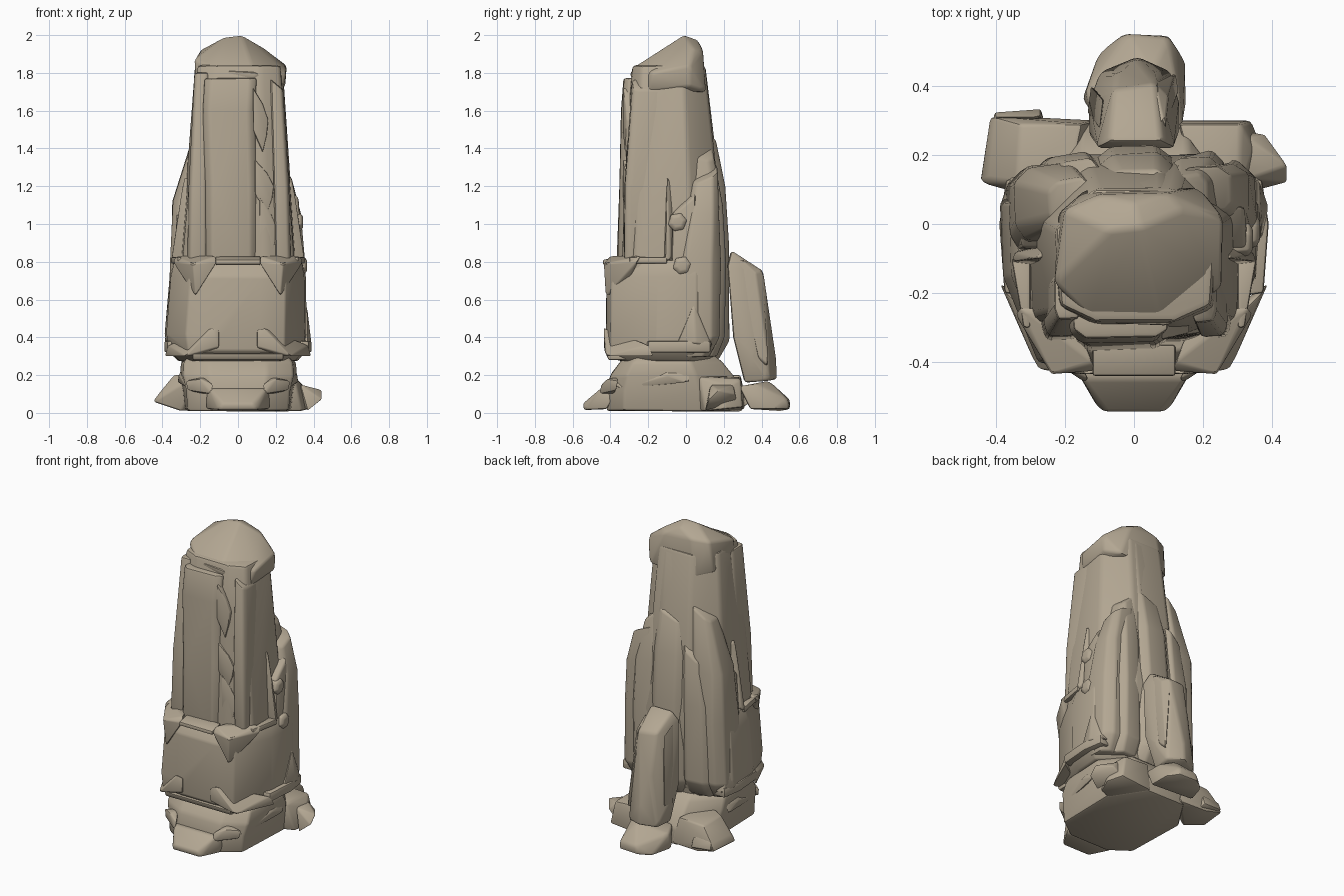
import bpy, bmesh, math
from mathutils import Vector, noise

stone = bpy.data.materials.new("warm_grey_stone")
stone.diffuse_color = (0.45, 0.385, 0.29, 1)


def finish(name, bm, bevel, rough=0.0):
    """Roughen slightly, chip the edges with a bevel and shade smooth by angle."""
    bmesh.ops.remove_doubles(bm, verts=bm.verts, dist=0.0005)
    for v in bm.verts:
        v.co += noise.noise_vector(v.co * 5) * rough
    bmesh.ops.dissolve_limit(bm, angle_limit=math.radians(2), verts=bm.verts, edges=bm.edges)
    bmesh.ops.recalc_face_normals(bm, faces=bm.faces)
    sharp = [e for e in bm.edges if len(e.link_faces) == 2 and e.calc_face_angle(0) > math.radians(20)]
    bmesh.ops.bevel(bm, geom=sharp, offset=bevel, segments=2, profile=0.5,
                    affect='EDGES', clamp_overlap=True)
    bmesh.ops.recalc_face_normals(bm, faces=bm.faces)
    me = bpy.data.meshes.new(name)
    bm.to_mesh(me)
    bm.free()
    me.materials.append(stone)
    ob = bpy.data.objects.new(name, me)
    bpy.context.collection.objects.link(ob)
    bpy.ops.object.select_all(action='DESELECT')
    ob.select_set(True)
    bpy.context.view_layer.objects.active = ob
    bpy.ops.object.shade_smooth_by_angle(angle=math.radians(35))
    return ob


def hull(name, pts, bevel=0.012, mirror=False):
    """Convex stone through a few corner points."""
    bm = bmesh.new()
    for p in pts:
        bm.verts.new((-p[0] if mirror else p[0], p[1], p[2]))
    res = bmesh.ops.convex_hull(bm, input=bm.verts)
    junk = {v for v in res["geom_interior"] + res["geom_unused"] if isinstance(v, bmesh.types.BMVert)}
    bmesh.ops.delete(bm, geom=list(junk), context='VERTS')
    return finish(name, bm, bevel)


def loft(name, outline, levels, bevel=0.012, slope=(0, 0), rough=0.012):
    """Stack an outline (-1..1) into rings (z, x0, x1, y0, y1); the top ring may slope."""
    bm = bmesh.new()
    rings = []
    for i, (z, x0, x1, y0, y1) in enumerate(levels):
        top = i == len(levels) - 1
        rings.append([bm.verts.new(((x0 + x1) / 2 + u * (x1 - x0) / 2,
                                    (y0 + y1) / 2 + v * (y1 - y0) / 2,
                                    z + (u * slope[0] + v * slope[1] if top else 0)))
                      for u, v in outline])
    n = len(outline)
    for a, b in zip(rings, rings[1:]):
        for i in range(n):
            bm.faces.new((a[i], a[(i + 1) % n], b[(i + 1) % n], b[i]))
    bm.faces.new(rings[0][::-1])
    bm.faces.new(rings[-1])
    return finish(name, bm, bevel, rough)


def sym(half):
    """Complete a right-hand outline by mirroring it in x."""
    return half + [(-x, y) for x, y in reversed(half)]


OCT = sym([(.5, -1), (.95, -.75), (1, .4), (.5, 1)])
CHIP = [(-.7, -1), (.75, -.95), (1, -.6), (.95, .6), (.5, 1), (-.6, .9), (-1, .5), (-.95, -.6)]
BELT = sym([(.34, -1), (.7, -.92), (.97, -.1), (1, .6), (.55, 1)])

# main pillar
loft("pillar_core", OCT, [(.2, -.28, .28, -.3, .15), (.8, -.31, .31, -.34, .2), (1.2, -.275, .28, -.325, .17),
                          (1.5, -.245, .255, -.315, .14), (1.84, -.225, .235, -.28, .1)], .02, rough=.006)
loft("front_column", CHIP, [(.7, -.18, .1, -.37, -.2), (1.2, -.18, .1, -.352, -.2), (1.6, -.19, .09, -.345, -.2),
                            (1.77, -.18, .1, -.33, -.2)], rough=.006)
loft("front_left_column", CHIP, [(.7, -.275, -.16, -.34, -.15), (1.2, -.262, -.16, -.325, -.15),
                                 (1.8, -.232, -.15, -.275, -.12)], rough=.006)
loft("front_right_column", CHIP, [(.7, .19, .28, -.33, -.15), (1.2, .18, .27, -.325, -.15),
                                  (1.74, .165, .24, -.285, -.1)], slope=(-.03, 0), rough=.006)

# cap stone with sloping roof and a steep back
hull("cap_stone", [(-.22, .03, 1.72), (-.14, .1, 1.7), (.19, .105, 1.7), (.25, .02, 1.73), (.235, -.2, 1.7),
                   (.11, -.28, 1.76), (-.15, -.26, 1.76), (-.22, -.18, 1.73), (-.23, -.17, 1.87), (-.2, .04, 1.92),
                   (-.13, -.27, 1.83), (.08, -.29, 1.82), (.255, -.18, 1.8), (.258, .02, 1.84), (-.07, -.02, 1.99),
                   (.02, -.01, 2.0), (.14, .04, 1.93), (-.1, .085, 1.93), (.1, .09, 1.92), (.0, .06, 1.975)], .014)
hull("cap_brow", [(-.17, -.25, 1.72), (-.05, -.29, 1.81), (.1, -.295, 1.8), (.22, -.22, 1.71), (.08, -.29, 1.77),
                  (0, -.2, 1.84), (0, -.2, 1.75)], .008)

# shoulders and staggered slabs round the back
loft("left_shoulder", CHIP, [(.3, -.35, -.12, -.08, .12), (.4, -.375, -.12, -.1, .17), (.8, -.365, -.12, -.08, .18),
                             (1.12, -.345, -.12, -.05, .18), (1.48, -.25, -.12, .0, .13)], slope=(.05, 0))
loft("right_shoulder", CHIP, [(.3, .12, .34, -.02, .12), (.4, .12, .36, -.04, .18), (.8, .12, .355, -.04, .18),
                              (1.05, .12, .33, .0, .18), (1.27, .12, .29, .03, .17)], slope=(-.04, .03))
loft("back_centre_slab", CHIP, [(.28, -.12, .12, .0, .17), (.38, -.12, .12, .0, .23), (.9, -.12, .12, .0, .23),
                                (1.2, -.11, .12, 0, .21), (1.46, -.09, .11, 0, .16)], slope=(.04, -.04))
loft("back_upper_slab", CHIP, [(.9, -.16, .12, -.05, .2), (1.4, -.15, .15, -.05, .155), (1.82, -.13, .15, -.05, .105)],
     rough=.006)
loft("back_left_slab", CHIP, [(.3, -.28, -.09, .0, .15), (.4, -.29, -.09, .0, .205), (.9, -.28, -.09, .0, .205),
                              (1.25, -.23, -.09, 0, .185)], slope=(.06, -.03))
loft("back_right_slab", CHIP, [(.3, .09, .26, .0, .16), (.4, .09, .27, .0, .21), (.8, .09, .27, .0, .21),
                               (1.1, .09, .26, 0, .2), (1.4, .1, .22, 0, .145)], slope=(-.05, -.02))

# faceted belt round the lower half
loft("belt", BELT, [(.275, -.315, .315, -.36, .12), (.33, -.375, .36, -.425, .16), (.42, -.39, .365, -.425, .18),
                    (.72, -.365, .36, -.42, .18), (.81, -.345, .345, -.37, .17)], .01, rough=.004)
hull("belt_top_lip", [(x, y, z) for x in (-.12, .12) for y, z in ((-.44, .785), (-.44, .81), (-.35, .78), (-.35, .83))], .008)
hull("belt_bottom_lip", [(x, y, z) for x in (-.24, .24) for y, z in ((-.41, .28), (-.425, .315), (-.3, .28), (-.3, .32))], .008)
for side, m in (("right", False), ("left", True)):
    hull(f"belt_{side}_point", [(.11, -.425, .8), (.12, -.4, .83), (.225, -.425, .62), (.24, -.435, .79), (.345, -.26, .8),
                                (.33, -.24, .83), (.2, -.25, .81), (.23, -.33, .64), (.16, -.3, .83)], .007, m)
    hull(f"belt_{side}_bracket", [(.1, -.435, .35), (.1, -.43, .44), (.14, -.435, .45), (.21, -.43, .32), (.28, -.42, .3),
                                  (.39, -.17, .3), (.37, -.2, .36), (.25, -.3, .33), (.12, -.36, .4),
                                  (.12, -.36, .31)], .007, m)
    hull(f"belt_{side}_rim", [(x, y, z) for x, y in ((.3, -.3), (.32, -.3), (.355, -.1), (.3, -.1))
                              for z in (.79, .825)], .008, m)
    hull(f"{side}_low_bar", [(x, y, z) for x, y in ((.3, -.21), (.375, -.2), (.39, .0), (.37, .13), (.3, .13))
                             for z in (.32, .38)], .01, m)
    hull(f"{side}_wedge", [(.37, -.05, .36), (.36, .14, .35), (.39, .05, .37), (.365, .04, .58), (.28, -.05, .36),
                           (.28, .14, .36), (.3, .06, .58)], .01, m)
    # narrow fin and broad plate on the flank
    hull(f"{side}_fin", [(.27, -.12, .8), (.355, -.11, .8), (.27, -.1, 1.25), (.29, -.1, 1.24), (.345, -.08, .82),
                         (.25, -.06, .82), (.24, -.06, 1.2)], .007, m)
    hull(f"{side}_flank_plate", [(.345, -.08, .6), (.35, .05, .6), (.325, -.07, 1.05), (.32, .05, 1.15), (.2, -.08, .6),
                                 (.2, .05, .6), (.2, -.07, 1.08), (.2, .05, 1.2)], .012, m)

# jagged shards wedged in the front crack, and small nodules on the right flank
for i, (x, z, w, h) in enumerate([(.14, 1.2, .05, .14), (.16, .98, .045, .16), (.12, 1.55, .04, .17)]):
    hull(f"crack_shard_{i}", [(x - w, -.25, z + h), (x - w, -.335, z + h), (x - w, -.335, z - h * .3), (x + w * .3, -.32, z + h * .5),
                              (x + w, -.315, z), (x + w * .8, -.32, z - h * .5), (x + w, -.25, z), (x + w * .3, -.325, z - h),
                              (x, -.25, z - h)], .006)
for i, (x, y, z) in enumerate([(.315, -.045, 1.01), (.335, -.02, .78)]):
    hull(f"flank_nodule_{i}", [(x + d * .03, y + r * math.cos(a), z + r * math.sin(a))
                               for d, r in ((-1, .055), (.6, .05), (1, .03)) for a in (.2, 1.2, 2.3, 3.4, 4.4, 5.4)], .006)

# base drum and its feet
loft("base_drum", OCT, [(.01, -.28, .28, -.42, .29), (.12, -.29, .29, -.42, .29), (.2, -.305, .31, -.4, .25),
                        (.27, -.3, .305, -.35, .19), (.31, -.27, .27, -.3, .14)], .014, rough=.006)
hull("front_foot", [(-.17, -.42, .02), (-.1, -.54, .015), (.1, -.54, .015), (.17, -.42, .02), (-.08, -.545, .05),
                    (.08, -.545, .05), (-.15, -.45, .13), (.15, -.45, .13), (-.17, -.36, .12), (.17, -.36, .12)])
for side, m in (("right", False), ("left", True)):
    hull(f"{side}_foot_clamp", [(.14, -.46, .1), (.13, -.45, .15), (.2, -.42, .18), (.28, -.36, .17), (.27, -.37, .12),
                                (.18, -.36, .19), (.18, -.38, .1)], .008, m)
    hull(f"{side}_base_strap", [(.2, -.4, .14), (.27, -.34, .13), (.315, -.1, .2), (.32, .02, .16), (.3, .02, .22),
                                (.28, -.12, .24), (.2, -.38, .18)], .008, m)
hull("left_back_foot", [(-.45, .12, .06), (-.42, .31, .05), (-.3, .31, .02), (-.1, .3, .02), (-.3, .1, .01),
                        (-.42, .14, .1), (-.4, .31, .1), (-.34, .12, .2), (-.33, .29, .19), (-.15, .29, .2),
                        (-.2, .05, .21)])
hull("left_foot_lip", [(-.41, .28, .05), (-.405, .325, .06), (-.27, .335, .05), (-.26, .3, .03), (-.27, .31, .12),
                       (-.4, .31, .11)], .008)
hull("right_back_foot", [(.12, .3, .01), (.34, .3, .03), (.38, .2, .02), (.34, .1, .01), (.2, .05, .01), (.13, .29, .19),
                         (.31, .29, .18), (.35, .22, .14), (.3, .07, .19), (.2, .05, .2)])
hull("right_foot_tip", [(.32, .27, .05), (.38, .26, .1), (.445, .17, .12), (.445, .12, .07), (.37, .1, .01),
                        (.33, .13, .15), (.33, .25, .15)], .008)

# leaning buttress at the back, narrowing to its ridge, with its foot
hull("back_buttress", [(-.11, .22, .8), (-.07, .24, .86), (.08, .24, .86), (.12, .22, .78), (-.06, .39, .76),
                       (.065, .41, .75), (-.13, .25, .4), (.13, .25, .4), (-.11, .31, .17), (.1, .31, .16),
                       (-.1, .44, .17), (.11, .44, .17), (.01, .485, .18), (.01, .48, .28),
                       (-.13, .36, .3), (.13, .36, .3), (-.05, .44, .5), (.06, .44, .5)], .016)
hull("buttress_rib", [(.09, .27, .83), (.1, .37, .74), (.06, .41, .75), (.13, .38, .3), (.12, .44, .25), (.09, .4, .25),
                      (.06, .3, .8)], .008)
hull("buttress_left_rib", [(-.1, .27, .8), (-.09, .36, .74), (-.125, .4, .3), (-.135, .32, .3), (-.08, .36, .3)], .008)
hull("back_foot", [(-.15, .36, .02), (-.1, .5, .01), (-.03, .55, .02), (.1, .545, .02), (.15, .47, .02), (.15, .34, .02),
                   (-.02, .55, .07), (.1, .54, .07), (-.14, .38, .12), (.13, .38, .15), (-.1, .28, .14), (.14, .28, .14),
                   (.05, .44, .17)])
